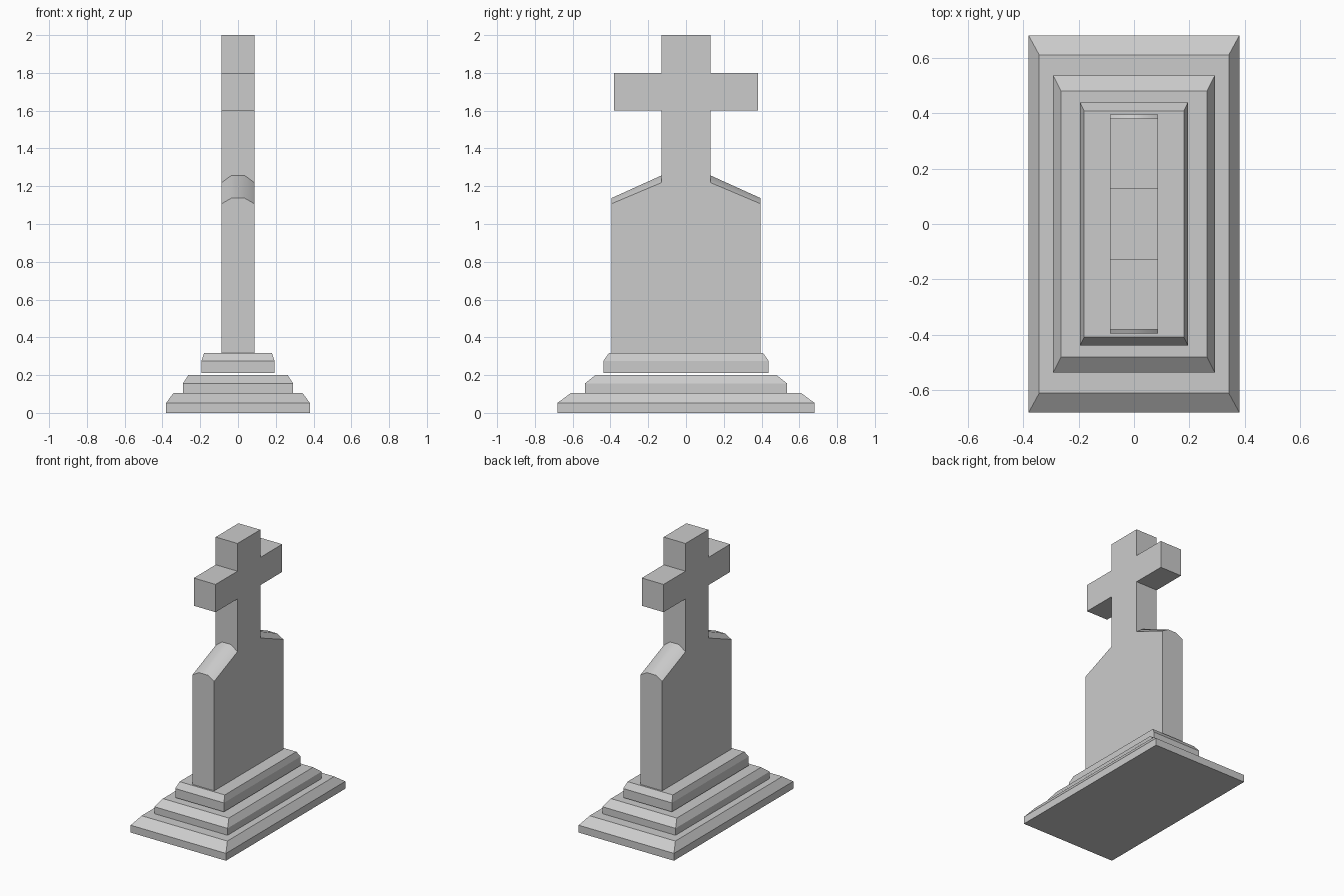
import bpy, bmesh, math

cube = bpy.data.objects.get("Cube")
if cube:
    bpy.data.objects.remove(cube, do_unlink=True)

# Single stone colour
stone = bpy.data.materials.new("grey_stone")
stone.use_nodes = True
GREY = (0.6, 0.6, 0.6, 1)
stone.diffuse_color = GREY
stone.node_tree.nodes["Principled BSDF"].inputs["Base Color"].default_value = GREY


def loft(name, rings):
    """Join matching vertex rings into a closed, capped solid."""
    bm = bmesh.new()
    loops = [[bm.verts.new(p) for p in ring] for ring in rings]
    n = len(loops[0])
    for a, b in zip(loops, loops[1:]):
        for i in range(n):
            j = (i + 1) % n
            bm.faces.new((a[i], a[j], b[j], b[i]))
    bm.faces.new(loops[0])
    bm.faces.new(loops[-1])
    bmesh.ops.recalc_face_normals(bm, faces=bm.faces)
    bmesh.ops.dissolve_limit(bm, angle_limit=math.radians(1),
                             verts=bm.verts, edges=bm.edges)
    mesh = bpy.data.meshes.new(name)
    bm.to_mesh(mesh)
    bm.free()
    mesh.materials.append(stone)
    obj = bpy.data.objects.new(name, mesh)
    bpy.context.collection.objects.link(obj)
    return obj


def rect(x, y, z):
    return [(x, y, z), (-x, y, z), (-x, -y, z), (x, -y, z)]


def step(name, foot, top, z_low, z_bevel, z_top):
    """Plinth step: straight sides with a sloped upper rim."""
    loft(name, [rect(*foot, z_low), rect(*foot, z_bevel), rect(*top, z_top)])


# Stepped plinth
step("lower_step", (0.38, 0.68), (0.342, 0.61), 0, 0.053, 0.105)
step("middle_step", (0.292, 0.536), (0.263, 0.48), 0.105, 0.155, 0.2)
step("upper_step", (0.194, 0.438), (0.18, 0.408), 0.21, 0.275, 0.317)


def outline(x, outer, inner):
    """Headstone silhouette with a cross, at one depth; shoulder heights vary."""
    half = [(0.395, 0.317), (0.395, outer), (0.13, inner), (0.13, 1.6),
            (0.38, 1.6), (0.38, 1.8), (0.13, 1.8), (0.13, 2)]
    full = half + [(-y, z) for y, z in reversed(half)]
    return [(x, y, z) for y, z in full]


# Headstone and cross: shoulders are crowned along the middle
edge, crown = (1.107, 1.219), (1.137, 1.257)
headstone = loft("headstone_cross", [
    outline(-0.087, *edge), outline(-0.035, *crown),
    outline(0.035, *crown), outline(0.087, *edge)])

bpy.ops.object.select_all(action="DESELECT")
headstone.select_set(True)
bpy.context.view_layer.objects.active = headstone
bpy.ops.object.shade_smooth_by_angle(angle=math.radians(40))
